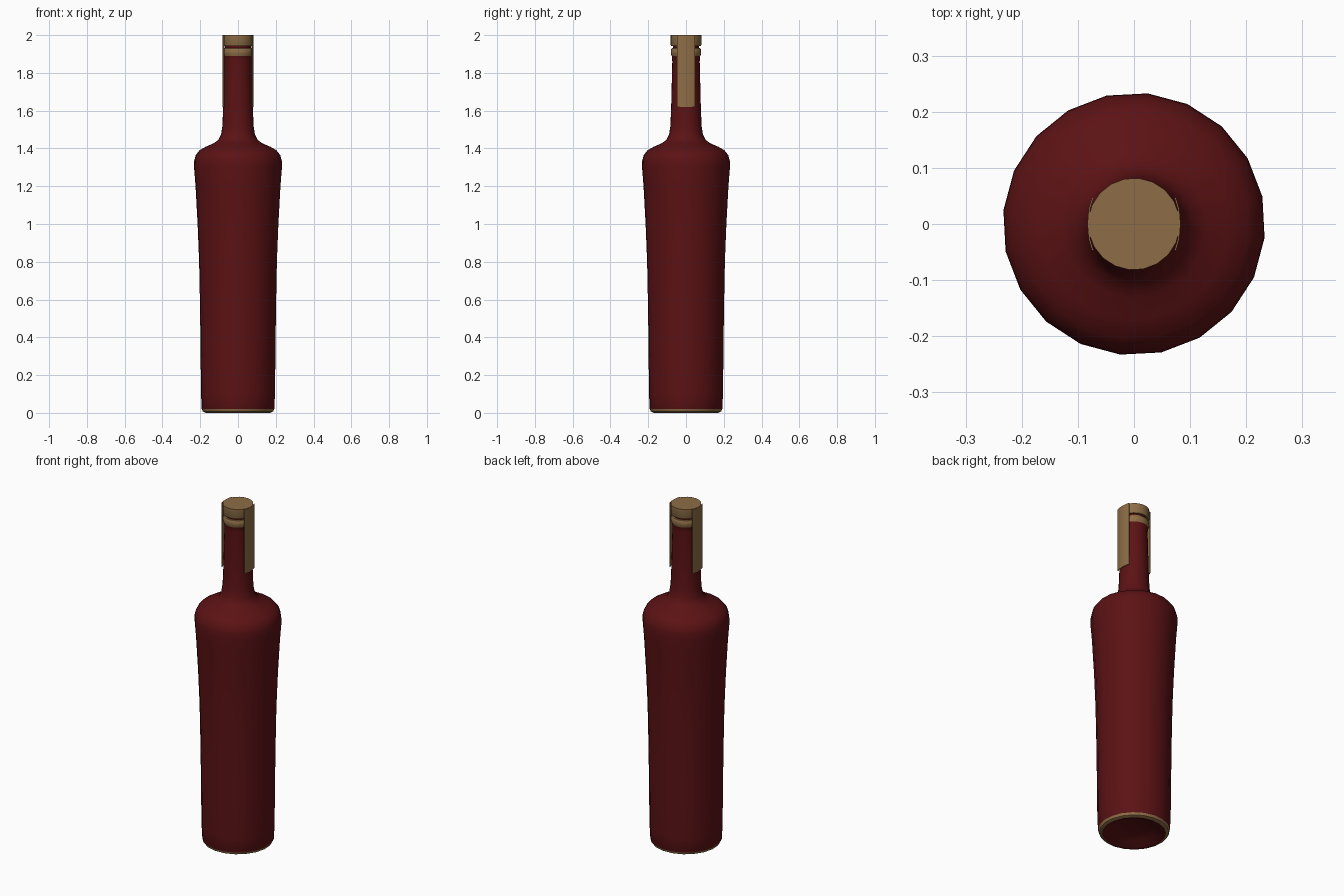
import bpy, bmesh, math

if "Cube" in bpy.data.objects:
    bpy.data.objects.remove(bpy.data.objects["Cube"])

SIDES = 20
PHASE = math.radians(12)


def make_material(name, rgb):
    m = bpy.data.materials.new(name)
    m.diffuse_color = (*rgb, 1)
    m.use_nodes = True
    m.node_tree.nodes["Principled BSDF"].inputs["Base Color"].default_value = m.diffuse_color
    return m


red = make_material("deep red", (0.105, 0.006, 0.007))
tan = make_material("tan", (0.27, 0.155, 0.062))


def finish(name, bm, mats, angle=40):
    bmesh.ops.recalc_face_normals(bm, faces=bm.faces)
    me = bpy.data.meshes.new(name)
    bm.to_mesh(me)
    bm.free()
    for m in mats:
        me.materials.append(m)
    ob = bpy.data.objects.new(name, me)
    bpy.context.collection.objects.link(ob)
    bpy.ops.object.select_all(action='DESELECT')
    ob.select_set(True)
    bpy.context.view_layer.objects.active = ob
    bpy.ops.object.shade_smooth_by_angle(angle=math.radians(angle))
    return ob


def lathe(profile):
    """Revolve (radius, z) points and close both ends with a flat face."""
    bm = bmesh.new()
    rings = []
    for r, z in profile:
        rings.append([bm.verts.new((r * math.cos(PHASE + math.tau * i / SIDES),
                                    r * math.sin(PHASE + math.tau * i / SIDES), z))
                      for i in range(SIDES)])
    for a, b in zip(rings, rings[1:]):
        for i in range(SIDES):
            j = (i + 1) % SIDES
            bm.faces.new((a[i], a[j], b[j], b[i]))
    bm.faces.new(rings[0])
    bm.faces.new(rings[-1])
    return bm


# Bottle: hollowed base, tapering body, shoulder, neck and lip
bm = lathe([
    (0.05, 0.035), (0.12, 0.025), (0.16, 0.002), (0.172, 0.0), (0.187, 0.007), (0.193, 0.02),
    (0.197, 0.1), (0.199, 0.3), (0.202, 0.55), (0.207, 0.8), (0.215, 1.0), (0.226, 1.2),
    (0.234, 1.3), (0.233, 1.335), (0.225, 1.365), (0.205, 1.39), (0.17, 1.41),
    (0.13, 1.427), (0.105, 1.445), (0.09, 1.475), (0.083, 1.52), (0.079, 1.62),
    (0.073, 1.86), (0.076, 1.89), (0.081, 1.9), (0.081, 1.922), (0.076, 1.93),
    (0.069, 1.932), (0.069, 1.95)])
for f in bm.faces:
    c = f.calc_center_median()
    foot = c.z < 0.018 and math.hypot(c.x, c.y) > 0.17
    lip = 1.89 < c.z < 1.931
    f.material_index = 1 if foot or lip else 0
finish("bottle", bm, [red, tan])

# Stopper cap on top
finish("stopper_cap", lathe([(0.06, 1.942), (0.079, 1.942), (0.082, 1.948),
                             (0.082, 2.0)]), [tan])

# Seal strips hanging down both sides of the neck, standing off the glass
for side, name in ((1, "seal_strip_right"), (-1, "seal_strip_left")):
    bm = bmesh.new()
    path = [(0.075, -0.047), (0.081, -0.026), (0.083, 0.0), (0.081, 0.026), (0.075, 0.047)]
    outline = path + [(x - 0.003, y) for x, y in reversed(path)]
    face = bm.faces.new([bm.verts.new((side * x, y, 1.62)) for x, y in outline])
    ext = bmesh.ops.extrude_face_region(bm, geom=[face])
    for v in ext["geom"]:
        if isinstance(v, bmesh.types.BMVert):
            v.co.z = 1.999
    finish(name, bm, [tan])
